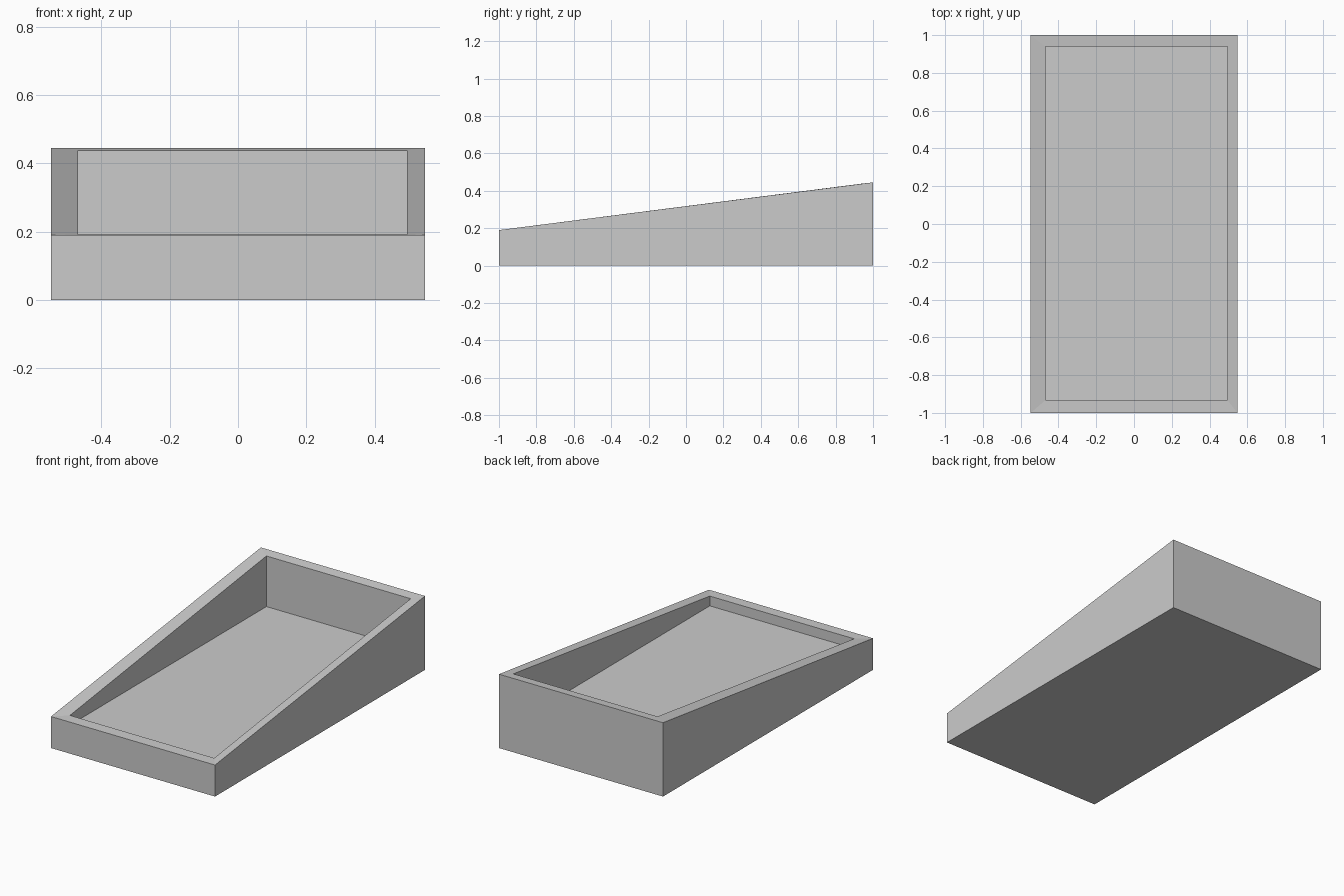
import bpy, bmesh

if "Cube" in bpy.data.objects:
    bpy.data.objects.remove(bpy.data.objects["Cube"])

# Overall sizes
OUTER = (-0.547, 0.547, -1.0, 1.0)
INNER = (-0.468, 0.494, -0.932, 0.939)
FRONT_Z, BACK_Z = 0.19, 0.445
FLOOR_Z = 0.133

bm = bmesh.new()


def ring(bounds, z_front, z_back):
    x0, x1, y0, y1 = bounds
    return [bm.verts.new(p) for p in ((x0, y0, z_front), (x1, y0, z_front),
                                      (x1, y1, z_back), (x0, y1, z_back))]


# Rings from the underside, up the outside, over the rim, down to the tray floor
rings = [ring(OUTER, 0, 0),
         ring(OUTER, FRONT_Z, BACK_Z),
         ring(INNER, FRONT_Z + 0.002, 0.438),
         ring(INNER, FLOOR_Z, FLOOR_Z)]

for low, high in zip(rings, rings[1:]):
    for i in range(4):
        j = (i + 1) % 4
        bm.faces.new((low[i], low[j], high[j], high[i]))

# Underside and recessed floor
bm.faces.new(rings[0][::-1])
bm.faces.new(rings[-1])
bmesh.ops.recalc_face_normals(bm, faces=bm.faces)

mesh = bpy.data.meshes.new("sloped_tray")
bm.to_mesh(mesh)
bm.free()
tray = bpy.data.objects.new("sloped_tray", mesh)
bpy.context.collection.objects.link(tray)
